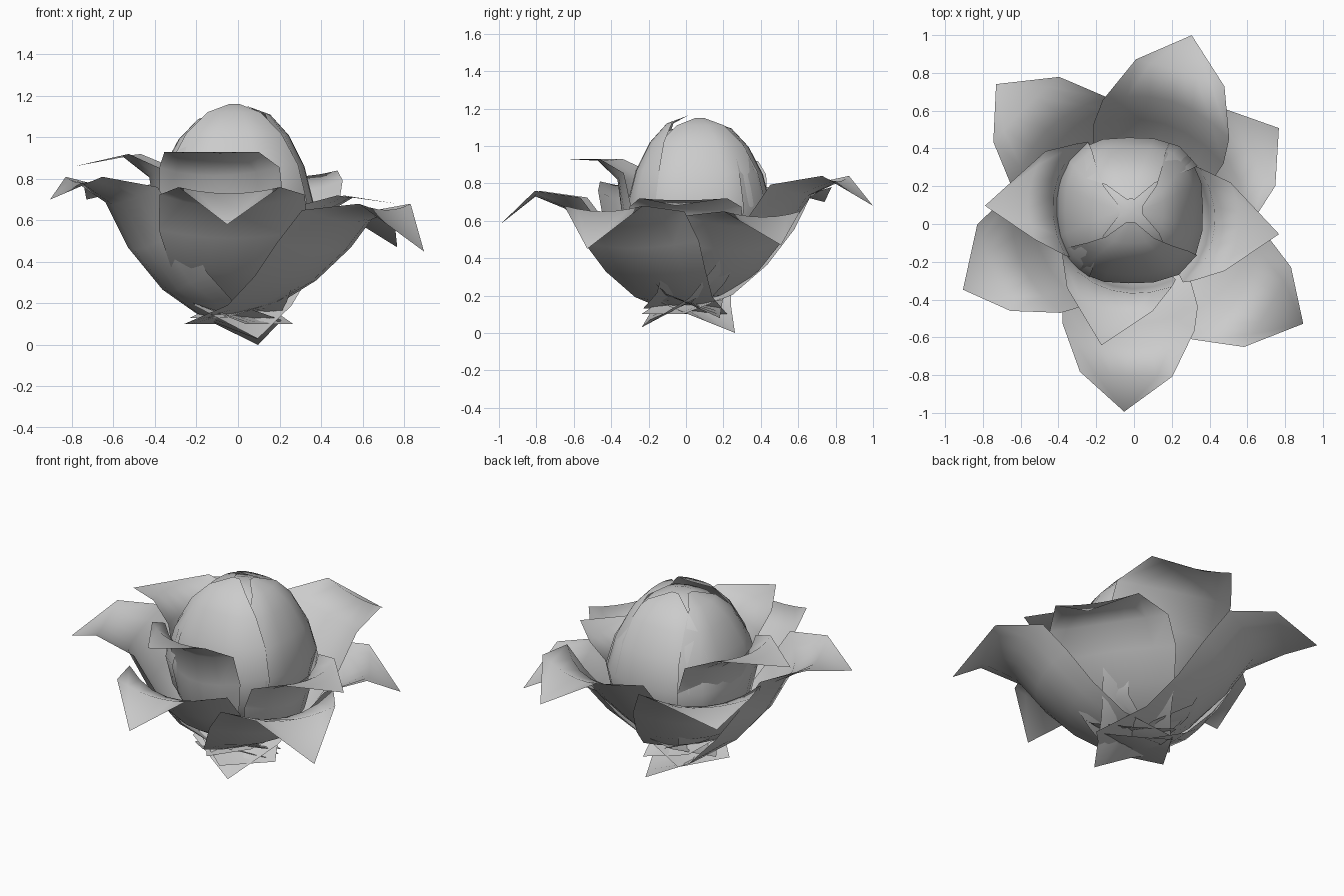
import bpy, bmesh, math
from mathutils import Vector

old = bpy.data.objects.get("Cube")
if old:
    bpy.data.objects.remove(old, do_unlink=True)

grey = bpy.data.materials.new("petal grey")
grey.use_nodes = True
grey.diffuse_color = (0.6, 0.6, 0.6, 1)
grey.node_tree.nodes["Principled BSDF"].inputs["Base Color"].default_value = (0.6, 0.6, 0.6, 1)


def sheet(name, rows):
    """Skin a grid of points into one smooth open surface."""
    bm = bmesh.new()
    grid = [[bm.verts.new(p) for p in row] for row in rows]
    for a, b in zip(grid, grid[1:]):
        for i in range(len(a) - 1):
            bm.faces.new((a[i], a[i + 1], b[i + 1], b[i]))
    bmesh.ops.remove_doubles(bm, verts=bm.verts[:], dist=0.0005)
    for f in bm.faces:
        f.smooth = True
    mesh = bpy.data.meshes.new(name)
    bm.to_mesh(mesh)
    bm.free()
    mesh.materials.append(grey)
    obj = bpy.data.objects.new(name, mesh)
    bpy.context.collection.objects.link(obj)


STEPS = [i / 3 - 1 for i in range(7)]

# Petal profiles: reach fraction, height fraction, half width, edge cup, edge lift, roll share
OUTER = [(-0.19, 0, 0.16, 0, 0, 1), (0.12, 0.13, 0.24, 0.03, 0.02, 0.4),
         (0.35, 0.36, 0.31, 0.08, 0.03, 0), (0.53, 0.64, 0.36, 0.11, 0.04, 0),
         (0.65, 0.89, 0.35, 0.10, 0.06, 0), (0.81, 1, 0.245, 0.01, 0.03, 0)]
INNER = [(0, 0, 0.10, 0, 0, 1), (0.32, 0.14, 0.20, 0.05, 0.02, 0),
         (0.47, 0.36, 0.28, 0.10, 0.03, 0), (0.52, 0.62, 0.31, 0.12, 0.04, 0),
         (0.555, 0.86, 0.30, 0.10, 0.04, 0), (0.72, 1, 0.235, 0.06, 0.01, 0)]


def petal(name, profile, angle, reach, base, arch, tip, shift=0, roll=0, sag=0):
    a = math.radians(angle)
    out = Vector((math.cos(a), math.sin(a), 0))
    side = Vector((-out.y, out.x, 0))
    rows = []
    for r, h, w, cup, lift, turn in profile:
        z = base + (arch - base) * h
        dip = sag * math.sin(math.pi * h)
        rows.append([out * (r * reach - cup * u * u) + side * (w * u + shift)
                     + Vector((0, 0, z - dip + (lift + dip) * u * u + roll * turn * u))
                     for u in STEPS])
    rows.append([out * reach + Vector((0, 0, tip)) for u in STEPS])
    sheet(name, rows)


# Outer ring of wide, drooping petals with crossing bases
petal("outer_petal_front", OUTER, 267, 0.995, 0.13, 0.73, 0.58, 0, -0.05)
petal("outer_petal_front_right", OUTER, 201, 0.97, 0.06, 0.78, 0.70, -0.05, 0.06, 0.07)
petal("outer_petal_back_right", OUTER, 134.6, 1.04, 0.10, 0.75, 0.70, -0.02)
petal("outer_petal_back", OUTER, 73, 1.045, 0.11, 0.81, 0.68, 0, 0.08)
petal("outer_petal_back_left", OUTER, 33.5, 0.92, 0.13, 0.62, 0.47)
petal("outer_petal_front_left", OUTER, -30.5, 1.04, 0.10, 0.65, 0.45, -0.02)

# Inner ring of upright petals with flared tips
petal("inner_petal_right", INNER, 173, 0.795, 0.17, 0.91, 0.86, -0.09)
petal("inner_petal_left", INNER, -4, 0.77, 0.17, 0.71, 0.68, 0.02)
petal("inner_petal_front", INNER, 255, 0.665, 0.17, 0.92, 0.93, -0.02)

# Closed bud: four overlapping petals with a softly squared section, over a core
BUD = [(0.06, 0.21, 58), (0.24, 0.32, 58), (0.345, 0.5, 58), (0.38, 0.68, 58),
       (0.335, 0.86, 57), (0.26, 1.01, 52), (0.17, 1.11, 42), (0.06, 1.15, 20)]
CENTRE = Vector((-0.015, 0.07, 0))


def around(angle, r, z):
    r *= 1 + 0.11 * math.sin(2 * angle) ** 2
    return CENTRE + Vector((r * math.cos(angle), r * math.sin(angle), z))


def bud_petal(name, angle, scale, height):
    sheet(name, [[around(math.radians(angle + spread * u), r * scale, z * height)
                  for u in STEPS] for r, z, spread in BUD])


bud_petal("bud_petal_left", 3, 1.0, 1.0)
bud_petal("bud_petal_back", 92, 1.02, 0.985)
bud_petal("bud_petal_right", 180, 1.045, 0.98)
bud_petal("bud_petal_front", 268, 1.01, 1.01)

sheet("bud_core", [[around(k * math.pi / 8, r * 0.96, z * 0.975) for k in range(17)]
                   for r, z, spread in BUD[4:] + [(0, 1.15, 0)]])
